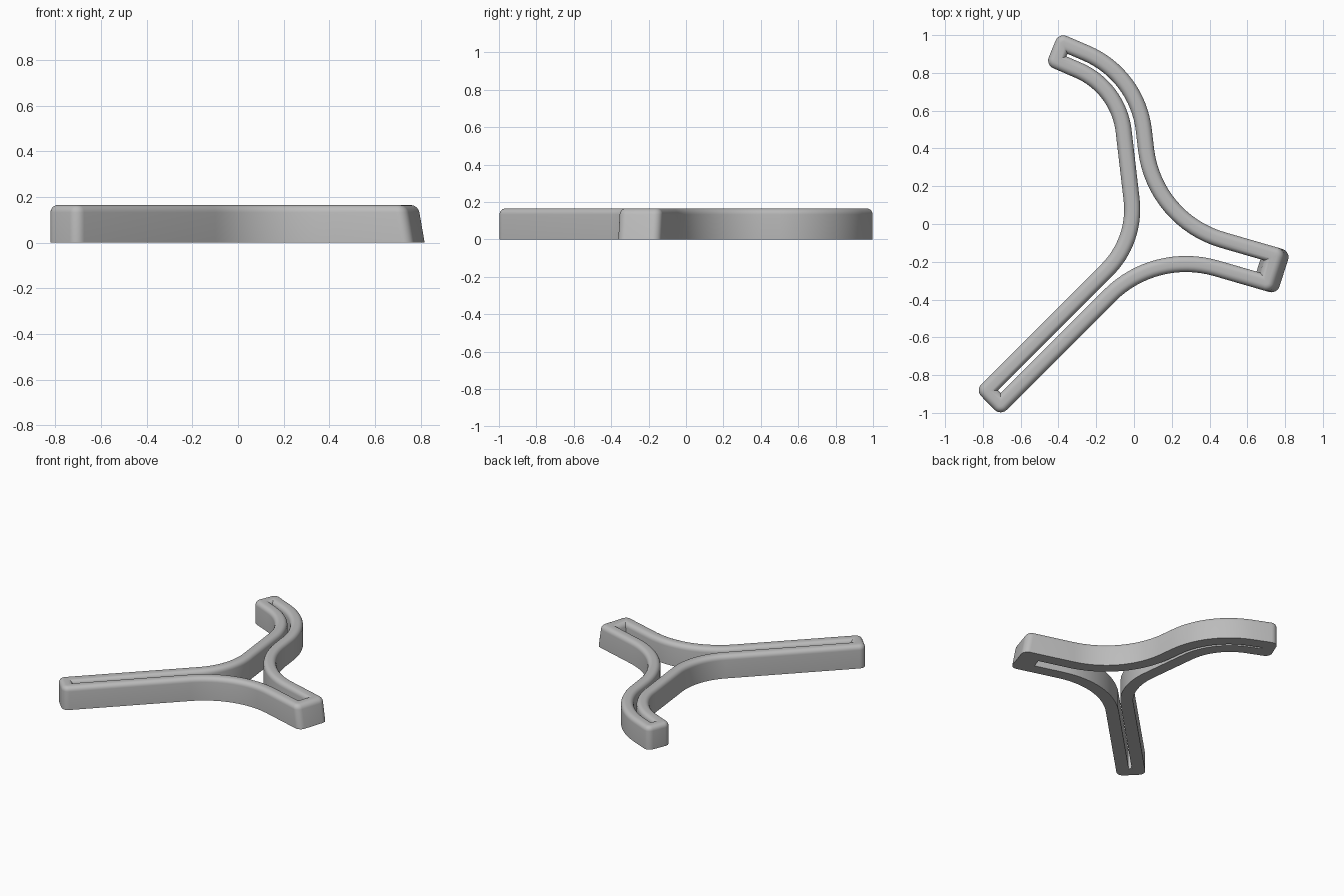
import bpy, bmesh, math
from mathutils import Vector

cube = bpy.data.objects.get("Cube")
if cube:
    bpy.data.objects.remove(cube, do_unlink=True)

HEIGHT = 0.165
WALL = 0.085    # wall thickness
EDGE = 0.032    # rounding of the top edges
TIP = 0.045     # rounding of the arm tip corners

# Outer outline, counter-clockwise: corner x, y, fillet radius, leaning end
outline = [
    (-0.468, 0.842, TIP, False),
    (-0.121, 0.693, 0.36, False),
    (-0.032, -0.072, 0.41, False),
    (-0.840, -0.880, TIP, False),
    (-0.706, -1.016, TIP, False),
    (0.122, -0.188, 0.53, False),
    (0.757, -0.372, TIP, True),
    (0.830, -0.145, TIP, True),
    (0.147, 0.053, 0.524, False),
    (0.057, 0.818, 0.55, False),
    (-0.398, 1.013, TIP, False),
]
LEAN_DIR = Vector((0.96, -0.28))

# Wall cross-section: distance inward from the outline, and height
STEPS = 5
arc = [math.pi / 2 * i / STEPS for i in range(STEPS + 1)]
profile = [(0, 0)]
profile += [(EDGE * (1 - math.cos(a)), HEIGHT - EDGE * (1 - math.sin(a))) for a in arc]
profile += [(WALL - d, z) for d, z in reversed(profile)]


def rounded_corner(index):
    """Cross-section rings around one filleted corner of the outline."""
    x, y, radius, leans = outline[index]
    corner = Vector((x, y))
    before = Vector(outline[index - 1][:2])
    after = Vector(outline[(index + 1) % len(outline)][:2])
    t1, t2 = (corner - before).normalized(), (after - corner).normalized()
    n1, n2 = Vector((t1.y, -t1.x)), Vector((t2.y, -t2.x))
    miter = (n1 + n2) / (1 + n1.dot(n2))
    side = 1 if t1.x * t2.y - t1.y * t2.x > 0 else -1
    centre = corner - miter * side * radius
    count = 6 if radius == TIP else 16
    rings = []
    for i in range(count + 1):
        normal = n1.slerp(n2, i / count)
        ring = []
        for d, z in profile:
            direction = miter if side > 0 and d > radius else normal
            p = centre + direction * (side * radius - d)
            if leans:  # sloped end that is thicker at its foot
                up = z / HEIGHT
                p -= LEAN_DIR * (0.03 * up if d < WALL / 2 else 0.055 - 0.025 * up)
            ring.append((p.x, p.y, z))
        rings.append(ring)
    return rings


# Sweep the wall section around the closed outline
bm = bmesh.new()
rings = [[bm.verts.new(co) for co in ring]
         for i in range(len(outline)) for ring in rounded_corner(i)]
for k, ring in enumerate(rings):
    following = rings[(k + 1) % len(rings)]
    for j in range(len(profile)):
        n = (j + 1) % len(profile)
        bm.faces.new((ring[j], following[j], following[n], ring[n]))
bmesh.ops.remove_doubles(bm, verts=bm.verts, dist=0.0001)
bmesh.ops.recalc_face_normals(bm, faces=bm.faces)

mesh = bpy.data.meshes.new("three_arm_wall")
bm.to_mesh(mesh)
bm.free()
wall = bpy.data.objects.new("three_arm_wall", mesh)
bpy.context.collection.objects.link(wall)

# Plain grey material
grey = bpy.data.materials.new("plain grey")
grey.use_nodes = True
colour = (0.5, 0.5, 0.5, 1)
grey.diffuse_color = colour
grey.node_tree.nodes["Principled BSDF"].inputs["Base Color"].default_value = colour
mesh.materials.append(grey)

# Smooth shading with crisp corners
bpy.ops.object.select_all(action='DESELECT')
wall.select_set(True)
bpy.context.view_layer.objects.active = wall
bpy.ops.object.shade_smooth_by_angle(angle=math.radians(35))
